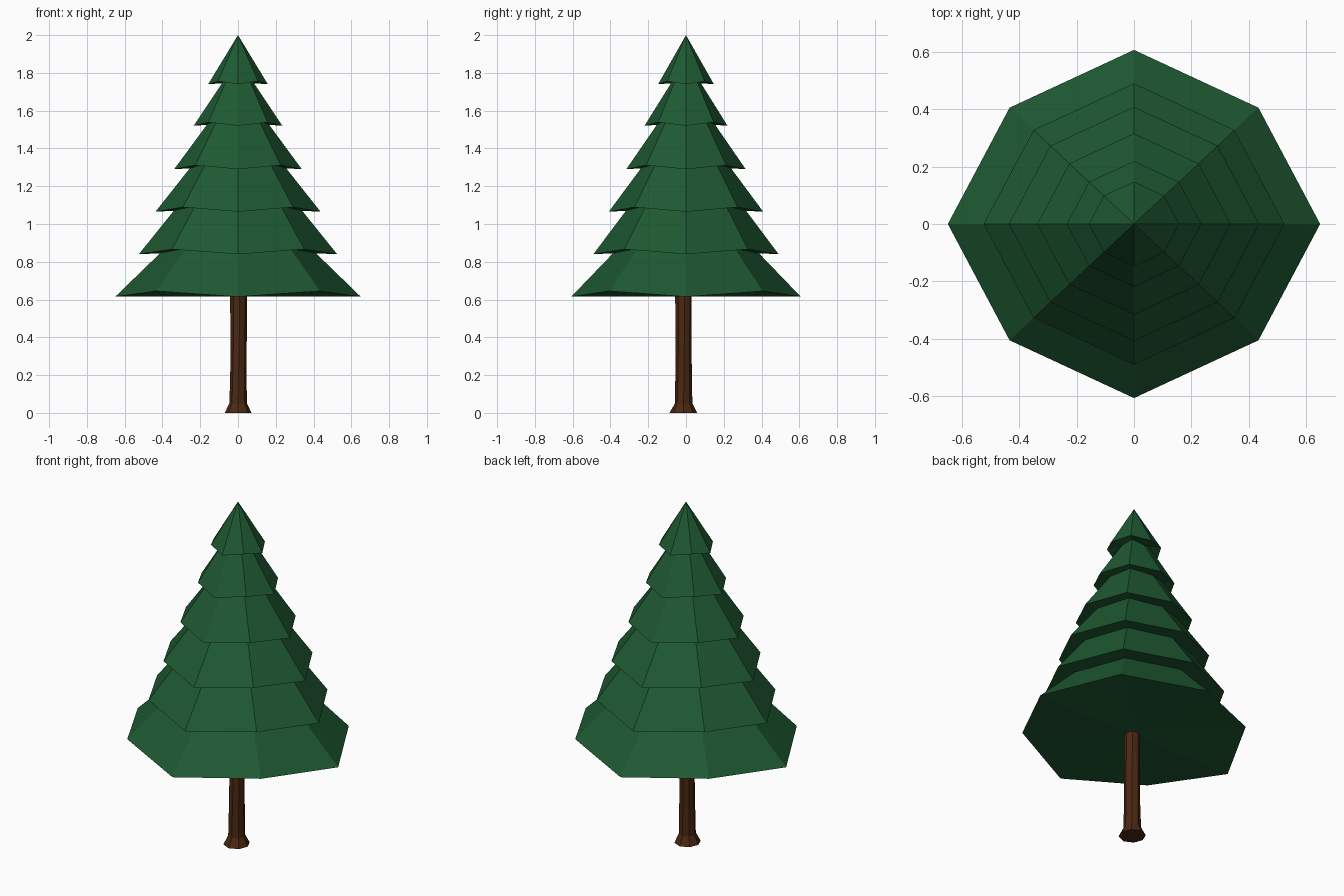
import bpy, bmesh, math, random

if "Cube" in bpy.data.objects:
    bpy.data.objects.remove(bpy.data.objects["Cube"])

random.seed(4)
SIDES = 8


def material(name, rgb):
    m = bpy.data.materials.new(name)
    m.diffuse_color = (*rgb, 1)
    m.use_nodes = True
    m.node_tree.nodes["Principled BSDF"].inputs["Base Color"].default_value = m.diffuse_color
    return m


def finish(bm, name, mat):
    bmesh.ops.recalc_face_normals(bm, faces=bm.faces[:])
    me = bpy.data.meshes.new(name)
    bm.to_mesh(me)
    bm.free()
    me.materials.append(mat)
    ob = bpy.data.objects.new(name, me)
    bpy.context.collection.objects.link(ob)
    return ob


def bridge(bm, a, b):
    n = len(a)
    for i in range(n):
        bm.faces.new((a[i], a[(i + 1) % n], b[(i + 1) % n], b[i]))


def fan(bm, ring, point):
    c = bm.verts.new(point)
    for i in range(len(ring)):
        bm.faces.new((ring[i], ring[(i + 1) % len(ring)], c))


def tier_ring(bm, r, z, lift):
    # octagon, slightly shallow in y, with diagonal corners pulled in and lifted
    ring = []
    for i in range(SIDES):
        a = math.tau * i / SIDES
        k = r * (0.945 if i % 2 else 1)
        ring.append(bm.verts.new((k * math.cos(a), 0.935 * k * math.sin(a),
                                  z + (lift if i % 2 else 0))))
    return ring


# Foliage: rim radius, rim height, radius where the tier meets the one above
tiers = [(0.65, 0.615, 0.413), (0.525, 0.84, 0.34), (0.437, 1.065, 0.255),
         (0.338, 1.29, 0.165), (0.235, 1.52, 0.085), (0.158, 1.74, 0)]
bm = bmesh.new()
inner = None
for i, (r, z, r_top) in enumerate(tiers):
    rim = tier_ring(bm, r, z, 0.03 * (0.4 + 0.6 * r / 0.65))
    if inner:
        bridge(bm, inner, rim)
    else:
        fan(bm, rim, (0, 0, z))
    if r_top:
        inner = tier_ring(bm, r_top, tiers[i + 1][1] + 0.005, 0.025)
        bridge(bm, rim, inner)
    else:
        fan(bm, rim, (0, 0, 2))
finish(bm, "foliage", material("needle_green", (0.013, 0.10, 0.032)))

# Trunk: slightly uneven post with a flared foot
bm = bmesh.new()
rings = []
for r, z, dx in [(0.073, 0, 0), (0.047, 0.05, 0), (0.043, 0.2, 0.001),
                 (0.043, 0.42, 0.003), (0.044, 0.64, 0.002)]:
    ring = []
    for i in range(SIDES):
        a = math.tau * (i + 0.3 * z) / SIDES
        k = r * random.uniform(0.96, 1.03)
        ring.append(bm.verts.new((dx + k * math.cos(a), -0.013 + k * math.sin(a), z)))
    if rings:
        bridge(bm, rings[-1], ring)
    rings.append(ring)
bm.faces.new(rings[0])
bm.faces.new(rings[-1])
finish(bm, "trunk", material("bark_brown", (0.07, 0.021, 0.006)))
